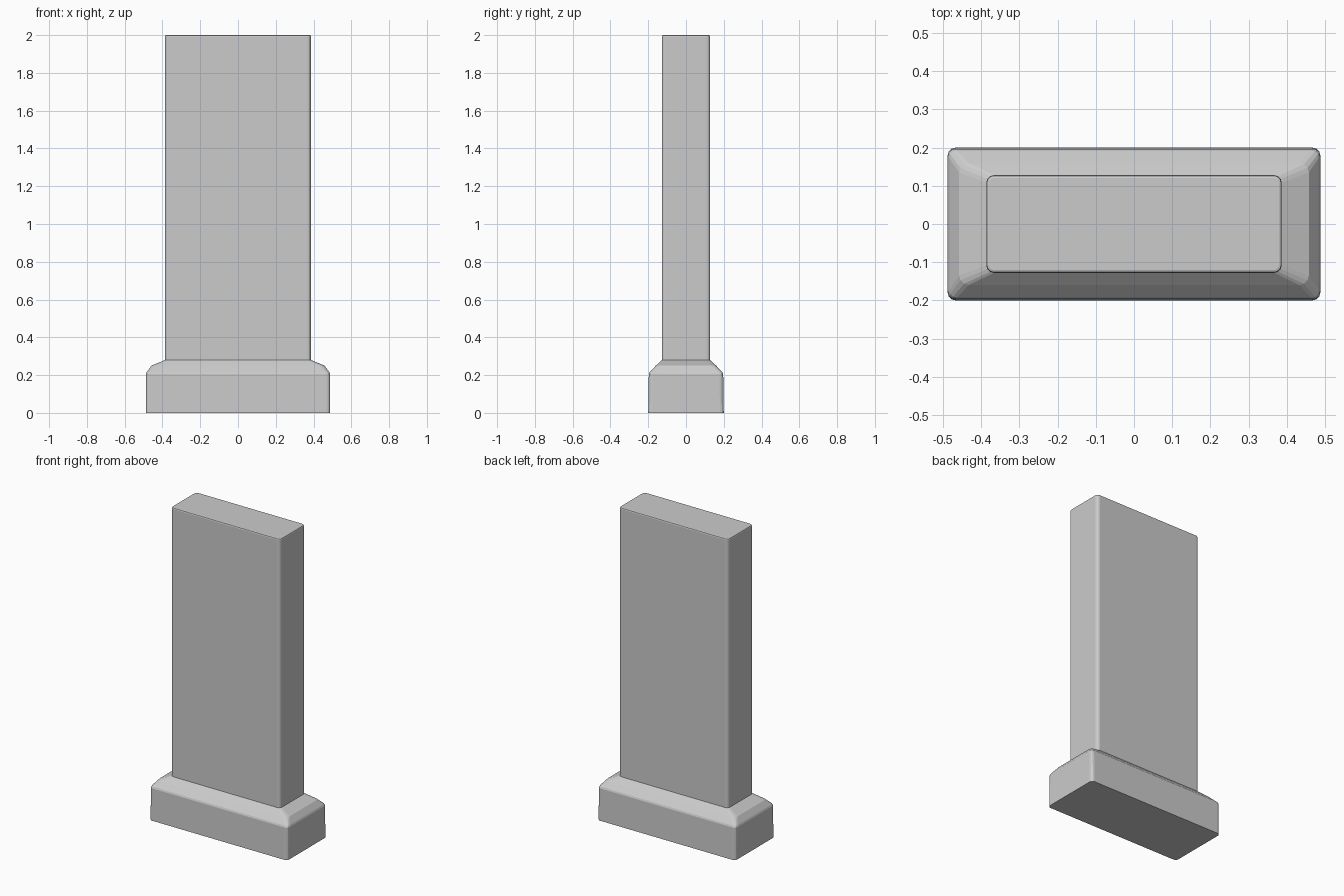
import bpy
import bmesh
from math import cos, sin, radians

cube = bpy.data.objects.get("Cube")
if cube:
    bpy.data.objects.remove(cube, do_unlink=True)

stone = bpy.data.materials.new("grey_stone")
stone.use_nodes = True
GREY = (0.6, 0.6, 0.6, 1)
stone.diffuse_color = GREY
stone.node_tree.nodes["Principled BSDF"].inputs["Base Color"].default_value = GREY


def rounded_rectangle(half_x, half_y, radius, steps=3):
    """Outline of a rectangle with rounded corners, counter-clockwise."""
    points = []
    for quarter, (sx, sy) in enumerate([(1, 1), (-1, 1), (-1, -1), (1, -1)]):
        for i in range(steps + 1):
            a = radians(90 * (quarter + i / steps))
            points.append((sx * (half_x - radius) + radius * cos(a),
                           sy * (half_y - radius) + radius * sin(a)))
    return points


def loft(name, sections):
    """Closed solid through sections of (z, half_x, half_y, radius)."""
    bm = bmesh.new()
    rings = [[bm.verts.new((x, y, z)) for x, y in rounded_rectangle(hx, hy, r)]
             for z, hx, hy, r in sections]
    for low, high in zip(rings, rings[1:]):
        for i in range(len(low)):
            j = (i + 1) % len(low)
            bm.faces.new((low[i], low[j], high[j], high[i]))
    bm.faces.new(rings[0][::-1])
    bm.faces.new(rings[-1])
    mesh = bpy.data.meshes.new(name)
    bm.to_mesh(mesh)
    bm.free()
    mesh.materials.append(stone)
    obj = bpy.data.objects.new(name, mesh)
    bpy.context.collection.objects.link(obj)
    return obj


# Plinth with sloping shoulders
loft("plinth", [
    (0, 0.488, 0.2, 0.02),
    (0.205, 0.488, 0.197, 0.02),
    (0.215, 0.484, 0.193, 0.02),
    (0.25, 0.458, 0.16, 0.025),
    (0.28, 0.387, 0.128, 0.02),
])

# Upright slab with a softened top edge
loft("upright_slab", [
    (0.27, 0.387, 0.128, 0.02),
    (1.992, 0.387, 0.128, 0.02),
    (1.998, 0.385, 0.126, 0.018),
    (2, 0.38, 0.121, 0.014),
])
